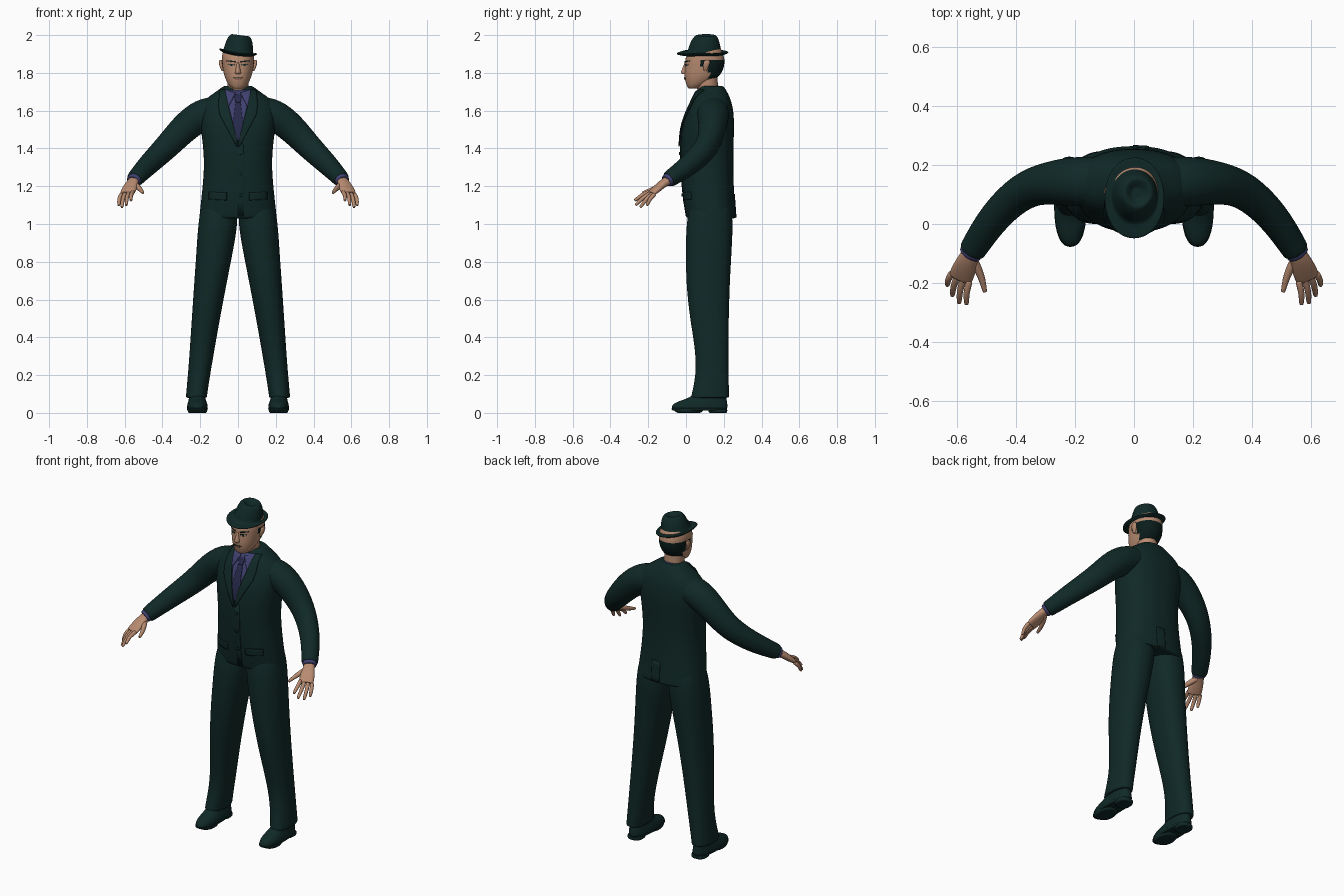
import bpy, bmesh, math
from mathutils import Vector, Matrix
from mathutils.bvhtree import BVHTree

if "Cube" in bpy.data.objects:
    bpy.data.objects.remove(bpy.data.objects["Cube"])


def material(name, r, g, b):
    m = bpy.data.materials.new(name)
    m.use_nodes = True
    m.diffuse_color = (r, g, b, 1)
    bsdf = m.node_tree.nodes["Principled BSDF"]
    bsdf.inputs["Base Color"].default_value = (r, g, b, 1)
    bsdf.inputs["Roughness"].default_value = 0.8
    return m


SUIT = material("dark green cloth", .005, .022, .02)
SHIRT = material("blue shirt", .05, .052, .16)
TIE = material("navy tie", .02, .023, .07)
SKIN = material("skin", .48, .26, .165)
HAIR = material("dark hair", .003, .012, .011)
LIPS = material("lips", .25, .11, .08)
EYES = material("eye white", .4, .36, .32)


def finish(name, bm, mats, levels=2):
    bmesh.ops.recalc_face_normals(bm, faces=bm.faces)
    me = bpy.data.meshes.new(name)
    bm.to_mesh(me)
    bm.free()
    for m in mats:
        me.materials.append(m)
    me.polygons.foreach_set("use_smooth", [True] * len(me.polygons))
    ob = bpy.data.objects.new(name, me)
    bpy.context.collection.objects.link(ob)
    if levels:
        mod = ob.modifiers.new("smooth", "SUBSURF")
        mod.levels = mod.render_levels = levels
    return ob


def skin_rings(frames, n, p):
    """Skin superellipse rings (centre, half axis u, half axis v), with inset caps."""
    bm = bmesh.new()
    c0, u0, v0 = frames[0]
    c1, u1, v1 = frames[-1]
    frames = [(c0, u0 * .85, v0 * .85)] + frames + [(c1, u1 * .85, v1 * .85)]
    rings = []
    for c, u, v in frames:
        ring = []
        for i in range(n):
            a = math.tau * i / n
            x, y = math.cos(a), math.sin(a)
            k = (abs(x) ** p + abs(y) ** p) ** (-1 / p)
            ring.append(bm.verts.new(c + u * x * k + v * y * k))
        rings.append(ring)
    for a, b in zip(rings, rings[1:]):
        for i in range(n):
            bm.faces.new((a[i], a[(i + 1) % n], b[(i + 1) % n], b[i]))
    bm.faces.new(rings[0])
    bm.faces.new(rings[-1])
    return bm


def stack(rows, cx=None, s=1, n=20, p=2.3):
    """Level rings: (z, half width, front y, back y[, centre x])."""
    fr = []
    for z, rx, y0, y1, *x in rows:
        fr.append((Vector((s * (x[0] if x else 0), (y0 + y1) / 2, z)),
                   Vector((rx, 0, 0)), Vector((0, (y1 - y0) / 2, 0))))
    return skin_rings(fr, n, p)


def tube(path, s=1, n=16, p=2):
    """Rings square to a path: (x, y, z, half width, half height)."""
    pts = [Vector((s * q[0], q[1], q[2])) for q in path]
    fr = []
    for i, c in enumerate(pts):
        t = (pts[min(i + 1, len(pts) - 1)] - pts[max(i - 1, 0)]).normalized()
        u = t.cross(Vector((0, 0, 1)))
        u = u.normalized() if u.length > .01 else Vector((1, 0, 0))
        fr.append((c, u * path[i][3], t.cross(u) * path[i][4]))
    return skin_rings(fr, n, p)


def surface(ob):
    bpy.context.view_layer.update()
    return BVHTree.FromObject(ob, bpy.context.evaluated_depsgraph_get())


def plate(name, bvh, a, b, mat, off, d=1, s=1, cols=6, sub=5):
    """Thin sheet between two (x, z) edges, laid on a surface along y."""
    def dense(e):
        e = [Vector(q) for q in e]
        return [e[i].lerp(e[i + 1], k / sub) for i in range(len(e) - 1) for k in range(sub)] + [e[-1]]
    bm = bmesh.new()
    grid = []
    for pa, pb in zip(dense(a), dense(b)):
        row = []
        for j in range(cols + 1):
            q = pa.lerp(pb, j / cols)
            o = Vector((s * q.x, -d, q.y))
            hit = bvh.ray_cast(o, Vector((0, d, 0)))[0]
            if hit is None:
                hit = bvh.find_nearest(Vector((s * q.x, .1, q.y)))[0]
            row.append(bm.verts.new((s * q.x, hit.y - d * off, q.y)))
        grid.append(row)
    for r0, r1 in zip(grid, grid[1:]):
        for j in range(cols):
            bm.faces.new((r0[j], r0[j + 1], r1[j + 1], r1[j]))
    ob = finish(name, bm, [mat], 0)
    if sum(f.normal.y for f in ob.data.polygons) * d > 0:
        ob.data.flip_normals()
    mod = ob.modifiers.new("thickness", "SOLIDIFY")
    mod.thickness = .006
    return ob


# Jacket body
jacket = finish("jacket", stack([
    (1.03, .205, .005, .265), (1.045, .205, 0, .264), (1.15, .193, -.017, .255),
    (1.3, .178, -.027, .25), (1.42, .186, -.03, .252), (1.52, .2, -.022, .256),
    (1.6, .205, .008, .252), (1.66, .18, .035, .238), (1.7, .115, .056, .218),
    (1.73, .08, .075, .2)], n=24, p=2.4), [SUIT])
body = surface(jacket)

# Shirt front, tie and jacket details
plate("shirt_front", body, [(-.07, 1.71), (-.005, 1.44)], [(.07, 1.71), (.005, 1.44)], SHIRT, .002, cols=10)
plate("tie_knot", body, [(-.02, 1.685), (-.013, 1.645)], [(.02, 1.685), (.013, 1.645)], TIE, .009)
plate("tie_blade", body, [(-.013, 1.65), (-.028, 1.52), (-.008, 1.44)],
      [(.013, 1.65), (.028, 1.52), (.008, 1.44)], TIE, .006)
plate("front_overlap", body, [(.0, 1.44), (.0, 1.04)], [(.03, 1.42), (.03, 1.04)], SUIT, .004)
plate("back_vent", body, [(-.004, 1.16), (-.004, 1.035)], [(.05, 1.16), (.05, 1.035)], SUIT, .004, d=-1)
for s, side in ((1, "left"), (-1, "right")):
    plate("shirt_collar_" + side, body, [(.012, 1.695), (.055, 1.615)], [(.068, 1.715), (.066, 1.65)],
          SHIRT, .01, s=s)
    plate("lapel_" + side, body, [(.07, 1.715), (.052, 1.63), (.036, 1.57), (0, 1.42)],
          [(.098, 1.71), (.105, 1.63), (.098, 1.58), (.008, 1.41)], SUIT, .012, s=s)
    plate("pocket_flap_" + side, body, [(.06, 1.165), (.06, 1.125)], [(.155, 1.17), (.155, 1.13)],
          SUIT, .007, s=s)
for z in (1.38, 1.27, 1.16):
    plate("jacket_button", body, [(.007, z), (.007, z - .014)], [(.021, z), (.021, z - .014)], SUIT, .009, sub=2)

# Legs, shoes, arms and hands
for s, side in ((1, "left"), (-1, "right")):
    finish("trouser_leg_" + side, stack([
        (.08, .056, .025, .23, .22), (.1, .056, .03, .228, .219), (.22, .06, .056, .226, .204),
        (.36, .067, .045, .225, .187), (.5, .075, .02, .227, .17), (.68, .086, 0, .232, .147),
        (.85, .097, -.002, .242, .124), (1, .106, 0, .25, .106), (1.1, .095, .02, .24, .1)],
        s=s), [SUIT])
    finish("shoe_sole_" + side, stack([
        (.012, .054, -.075, .215, .215), (.026, .057, -.082, .222, .215)], s=s, p=2.6), [SUIT])
    finish("shoe_heel_" + side, stack([
        (0, .045, .12, .218, .215), (.02, .046, .118, .22, .215)], s=s, p=2.8), [SUIT])
    finish("shoe_ball_" + side, stack([
        (0, .05, -.05, .08, .215), (.02, .054, -.07, .1, .215)], s=s), [SUIT])
    finish("shoe_upper_" + side, stack([
        (.02, .056, -.08, .222, .215), (.045, .054, -.074, .22, .215), (.062, .048, -.04, .218, .215),
        (.08, .043, .02, .214, .217), (.12, .038, .07, .205, .217)], s=s, p=2.4), [SUIT])
    finish("sleeve_" + side, tube([
        (.09, .14, 1.6, .085, .08), (.19, .145, 1.585, .088, .088), (.29, .14, 1.505, .074, .08),
        (.375, .118, 1.41, .064, .07), (.47, .03, 1.32, .056, .06), (.535, -.07, 1.25, .048, .047),
        (.548, -.092, 1.236, .046, .044)], s=s), [SUIT])
    finish("shirt_cuff_" + side, tube([
        (.535, -.07, 1.25, .04, .036), (.556, -.104, 1.228, .041, .036)], s=s), [SHIRT])
    finish("palm_" + side, tube([
        (.54, -.08, 1.24, .03, .024), (.56, -.115, 1.22, .032, .022), (.573, -.15, 1.19, .042, .02),
        (.588, -.185, 1.16, .042, .015)], s=s, p=2.3), [SKIN])
    knuckle, across = Vector((.587, -.18, 1.163)), Vector((.03, .013, -.006))
    tips = {"index": (-1, .567, -.272, 1.125), "middle": (-.33, .592, -.268, 1.1),
            "ring": (.33, .615, -.243, 1.088), "little": (1, .632, -.208, 1.098)}
    for finger, (k, *tip) in tips.items():
        base, tip = knuckle + across * k, Vector(tip)
        mid = base.lerp(tip, .5) + Vector((.006, -.004, .006))
        finish(f"{finger}_finger_{side}", tube([
            (*base, .013, .013), (*mid, .0115, .0115), (*base.lerp(tip, .88), .01, .01),
            (*tip, .007, .007)], s=s, n=8), [SKIN], 1)
    finish("thumb_" + side, tube([
        (.552, -.11, 1.215, .018, .018), (.527, -.15, 1.193, .016, .017),
        (.511, -.195, 1.177, .012, .012), (.504, -.23, 1.165, .008, .008)], s=s, n=8), [SKIN], 1)

# Neck and shirt collar band
finish("neck", tube([(0, .13, 1.63, .056, .054), (0, .115, 1.71, .056, .054),
                     (0, .105, 1.8, .06, .065)]), [SKIN])
finish("collar_band", tube([(0, .142, 1.66, .07, .064), (0, .118, 1.715, .066, .06)]), [SHIRT])

# Head, with hair on the back and sides
head = finish("head", stack([
    (1.718, .03, .012, .07), (1.735, .05, .002, .105), (1.77, .068, -.008, .165),
    (1.8, .077, -.009, .19), (1.835, .083, -.006, .203), (1.87, .086, -.005, .205),
    (1.9, .085, .004, .198), (1.94, .07, .03, .18)], n=28, p=2.15), [SKIN, HAIR])
for f in head.data.polygons:
    if 1.775 < f.center.z < 1.87 and f.center.y > (.085 if f.center.z > 1.83 else .12):
        f.material_index = 1
face = surface(head)
finish("nose", stack([(1.793, .013, -.018, .02), (1.802, .017, -.03, .02), (1.825, .011, -.019, .02),
                      (1.855, .008, -.008, .02)], n=12), [SKIN])
plate("upper_lip", face, [(-.026, 1.776), (-.026, 1.773)], [(.026, 1.776), (.026, 1.773)], HAIR, .003)
plate("lower_lip", face, [(-.022, 1.773), (-.014, 1.764)], [(.022, 1.773), (.014, 1.764)], LIPS, .004)
for s, side in ((1, "left"), (-1, "right")):
    plate("eye_white_" + side, face, [(.018, 1.844), (.022, 1.838)], [(.05, 1.845), (.046, 1.838)], EYES, .002, s=s)
    plate("iris_" + side, face, [(.029, 1.847), (.029, 1.837)], [(.039, 1.847), (.039, 1.837)], HAIR, .003, s=s)
    plate("eyelid_" + side, face, [(.017, 1.848), (.017, 1.844)], [(.052, 1.848), (.052, 1.845)], HAIR, .003, s=s)
    plate("eyebrow_" + side, face, [(.014, 1.863), (.014, 1.856)], [(.06, 1.866), (.06, 1.861)], HAIR, .004, s=s)
    finish("ear_" + side, stack([
        (1.81, .006, .095, .11, .081), (1.83, .01, .09, .12, .087), (1.855, .011, .09, .13, .092),
        (1.868, .007, .1, .125, .092)], s=s, n=12), [SKIN])

# Hat with pinched crown and tilted brim
hat = stack([
    (1.89, .082, -.005, .19), (1.897, .102, -.05, .226), (1.905, .103, -.052, .228),
    (1.907, .086, -.012, .196), (1.912, .079, .008, .187), (1.945, .075, .016, .182),
    (1.98, .066, .032, .172), (2.0, .052, .05, .16), (2.002, .04, .062, .148),
    (1.985, .02, .085, .125)], n=28, p=2.1)
for v in hat.verts:
    if v.co.z < 1.91:
        v.co.z += 1.2 * v.co.x ** 2 + .6 * (v.co.y - .03) * max(0, v.co.y - .16)
    elif v.co.y < .09:
        v.co.x *= 1 - (v.co.z - 1.91) * (.09 - v.co.y) * 60
bmesh.ops.rotate(hat, verts=hat.verts, cent=(0, .09, 1.9), matrix=Matrix.Rotation(.13, 3, 'Y'))
finish("hat", hat, [SUIT])
